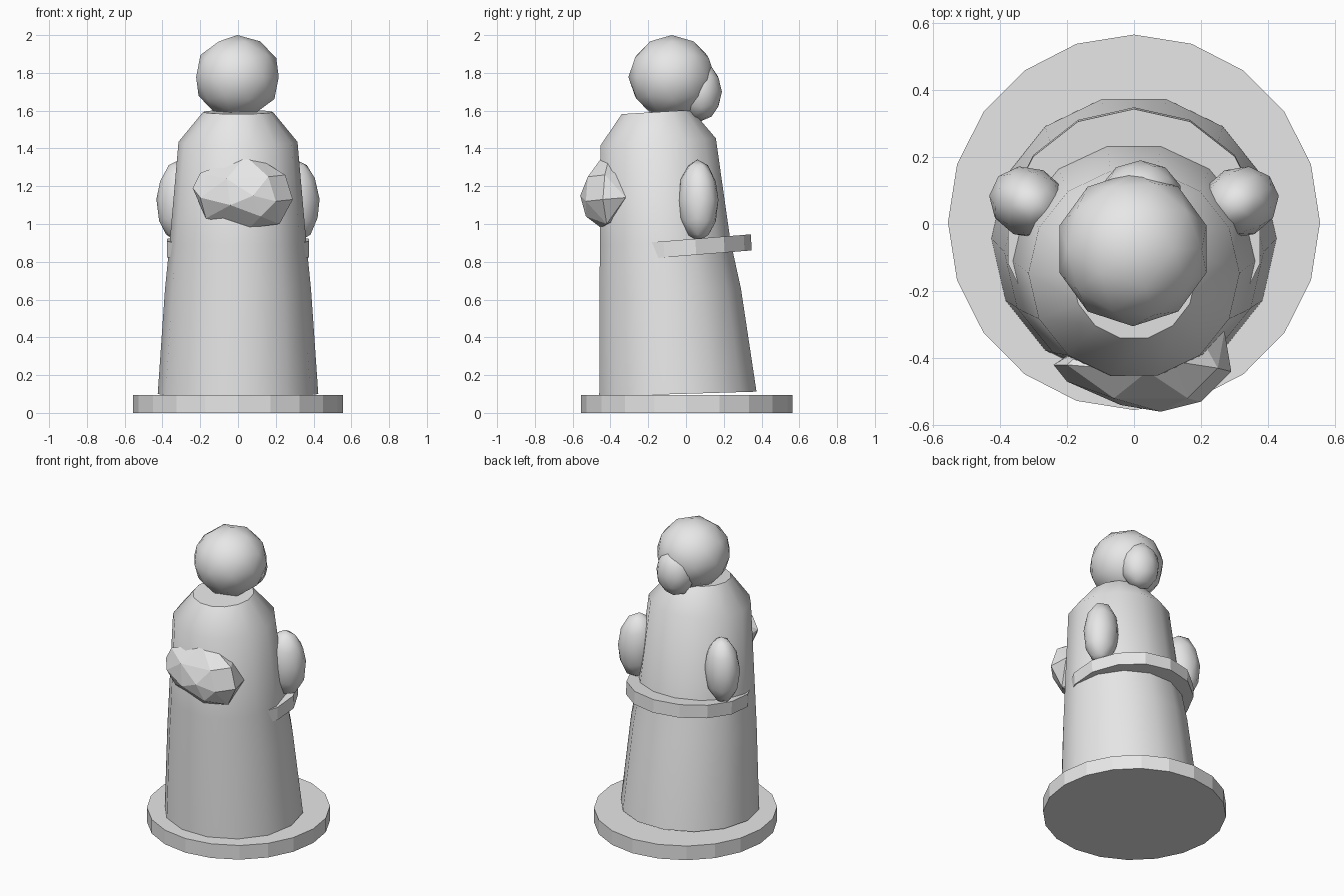
import bpy, bmesh
from math import radians, sin, cos, pi
from mathutils import Matrix, Vector

cube = bpy.data.objects.get("Cube")
if cube:
    bpy.data.objects.remove(cube, do_unlink=True)

grey = bpy.data.materials.new("plain grey")
grey.use_nodes = True
COLOUR = (0.8, 0.8, 0.8, 1)
grey.diffuse_color = COLOUR
for node in grey.node_tree.nodes:
    if node.type == 'BSDF_PRINCIPLED':
        node.inputs["Base Color"].default_value = COLOUR


def finish(name, bm, smooth_angle=None):
    """Turn a bmesh into a named object, smooth below the given angle."""
    bmesh.ops.recalc_face_normals(bm, faces=bm.faces)
    mesh = bpy.data.meshes.new(name)
    bm.to_mesh(mesh)
    bm.free()
    mesh.materials.append(grey)
    obj = bpy.data.objects.new(name, mesh)
    bpy.context.collection.objects.link(obj)
    if smooth_angle:
        bpy.ops.object.select_all(action='DESELECT')
        obj.select_set(True)
        bpy.context.view_layer.objects.active = obj
        bpy.ops.object.shade_smooth_by_angle(angle=radians(smooth_angle))
    return obj


def loft(name, rings, sides, phase, smooth_angle=None):
    """Closed stack of elliptical rings: (z, centre y, x radius, y radius, tilt)."""
    bm = bmesh.new()
    loops = []
    for z, cy, rx, ry, tilt in rings:
        loop = []
        for i in range(sides):
            a = 2 * pi * (i + phase) / sides
            y = ry * sin(a)
            loop.append(bm.verts.new((rx * cos(a), cy + y, z + tilt * y)))
        loops.append(loop)
    for low, high in zip(loops, loops[1:]):
        for i in range(sides):
            j = (i + 1) % sides
            bm.faces.new((low[i], low[j], high[j], high[i]))
    bm.faces.new(loops[0][::-1])
    bm.faces.new(loops[-1])
    return finish(name, bm, smooth_angle)


def blob(name, centre, radii, turn=0, lean=0):
    """Smooth low-poly ellipsoid."""
    bm = bmesh.new()
    bmesh.ops.create_icosphere(bm, subdivisions=2, radius=1)
    place = (Matrix.Translation(centre) @ Matrix.Rotation(radians(turn), 4, 'Z')
             @ Matrix.Rotation(radians(lean), 4, 'Y') @ Matrix.Diagonal((*radii, 1)))
    bmesh.ops.transform(bm, matrix=place, verts=bm.verts)
    return finish(name, bm, 60)


# Round base plate
loft("base_plate", [(0, 0.005, 0.555, 0.56, 0), (0.095, 0.005, 0.555, 0.56, 0)], 20, 0)

# Robe leaning forward, narrowing to the shoulders
loft("robe", [
    (0.1, -0.043, 0.425, 0.427, 0.03),
    (0.65, -0.084, 0.387, 0.384, 0.03),
    (0.9, -0.11, 0.362, 0.354, 0.03),
    (1.435, -0.147, 0.315, 0.313, 0.06),
    (1.593, -0.155, 0.185, 0.19, 0.06),
], 14, 0, 45)

# Tilted belt that sinks into the front of the robe
loft("belt", [(0.83, -0.03, 0.385, 0.378, 0.08), (0.915, -0.035, 0.385, 0.378, 0.08)], 14, 0.5)

# Head and hair bun
blob("head", (-0.003, -0.075, 1.778), (0.23, 0.23, 0.222))
blob("hair_bun", (0.02, 0.08, 1.7), (0.125, 0.11, 0.155))

# Mirrored arms
for side, label in ((1, "left"), (-1, "right")):
    blob(label + "_arm", (side * 0.315, 0.065, 1.125), (0.12, 0.105, 0.217),
         turn=side * 25, lean=side * -3)

# Faceted bundle held at the chest
points = [
    (-0.24, -0.42, 1.19), (-0.2, -0.42, 1.27), (0.04, -0.44, 1.36), (0.12, -0.41, 1.34),
    (0.25, -0.43, 1.26), (0.29, -0.44, 1.13), (0.22, -0.42, 1.0), (0.06, -0.45, 0.98),
    (-0.17, -0.42, 1.03), (-0.2, -0.47, 1.14), (-0.06, -0.52, 1.24), (-0.04, -0.54, 1.1),
    (0.08, -0.56, 1.15), (0.2, -0.53, 1.12), (0.12, -0.53, 1.04), (0.16, -0.52, 1.25),
    (0.27, -0.32, 1.14), (0.2, -0.34, 1.27), (-0.12, -0.35, 1.24), (-0.12, -0.34, 1.08),
    (0.15, -0.35, 1.03),
]
bm = bmesh.new()
for p in points:
    bm.verts.new(Vector(p))
bmesh.ops.convex_hull(bm, input=bm.verts)
finish("bundle", bm)
